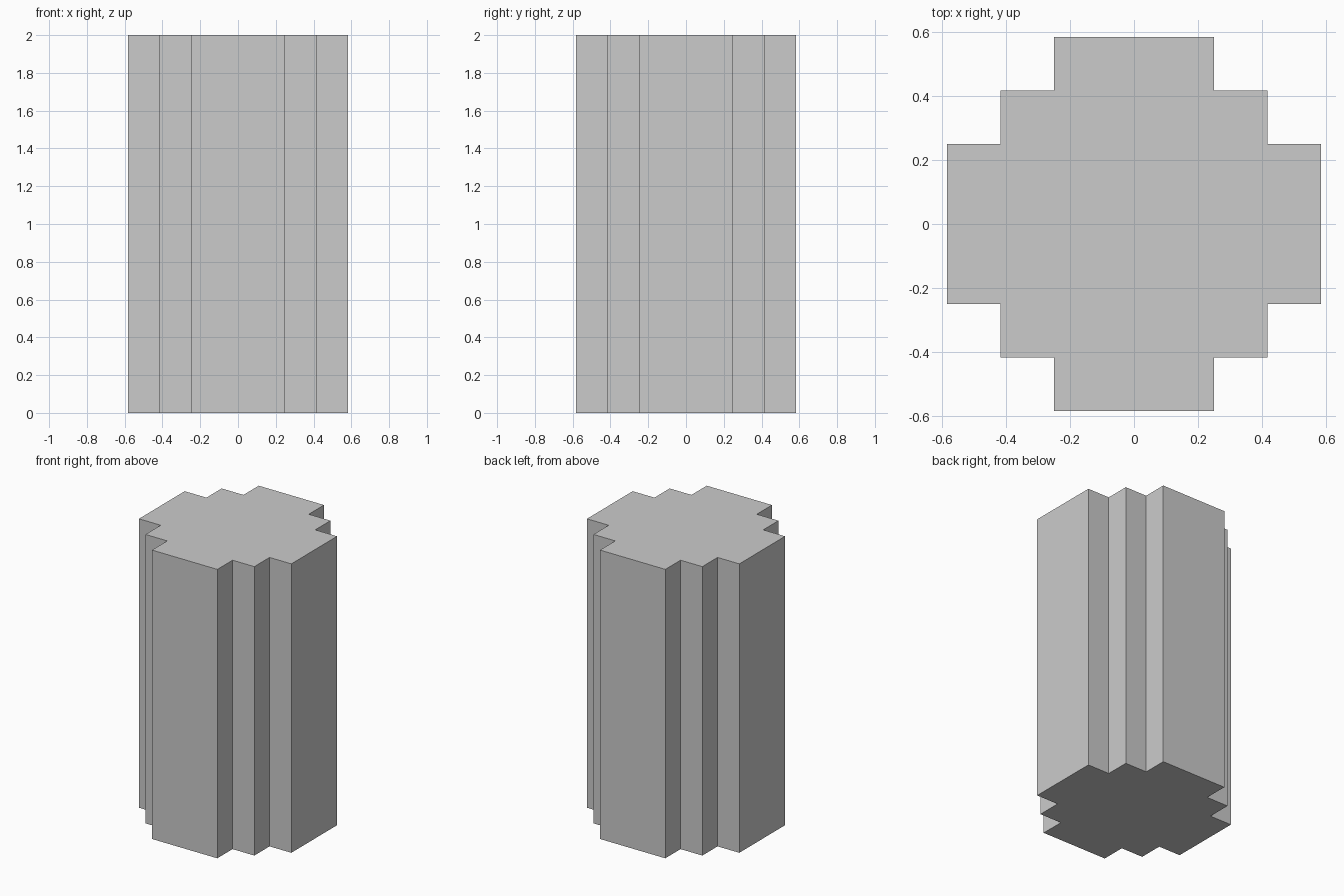
import bpy, bmesh
from mathutils import Vector

cube = bpy.data.objects.get("Cube")
if cube:
    bpy.data.objects.remove(cube, do_unlink=True)

# Plain grey material
GREY = (0.6, 0.6, 0.6, 1)
grey = bpy.data.materials.new("plain_grey")
grey.use_nodes = True
grey.diffuse_color = GREY
grey.node_tree.nodes["Principled BSDF"].inputs["Base Color"].default_value = GREY

# Stepped outline: one quarter corner, turned four times around the axis
HEIGHT = 2
UNIT = 1 / 12
INNER, MIDDLE, OUTER = 3 * UNIT, 5 * UNIT, 7 * UNIT
corner = [(OUTER, INNER), (MIDDLE, INNER), (MIDDLE, MIDDLE),
          (INNER, MIDDLE), (INNER, OUTER)]
outline = []
for turn in range(4):
    outline += corner
    corner = [(-y, x) for x, y in corner]

# Column: extrude the outline straight up
bm = bmesh.new()
base = bm.faces.new([bm.verts.new((x, y, 0)) for x, y in outline])
top = bmesh.ops.extrude_face_region(bm, geom=[base], use_keep_orig=True)
bmesh.ops.translate(bm, vec=Vector((0, 0, HEIGHT)),
                    verts=[g for g in top["geom"] if isinstance(g, bmesh.types.BMVert)])
bmesh.ops.recalc_face_normals(bm, faces=bm.faces)

mesh = bpy.data.meshes.new("stepped_column")
bm.to_mesh(mesh)
bm.free()
mesh.materials.append(grey)
column = bpy.data.objects.new("stepped_column", mesh)
bpy.context.collection.objects.link(column)
